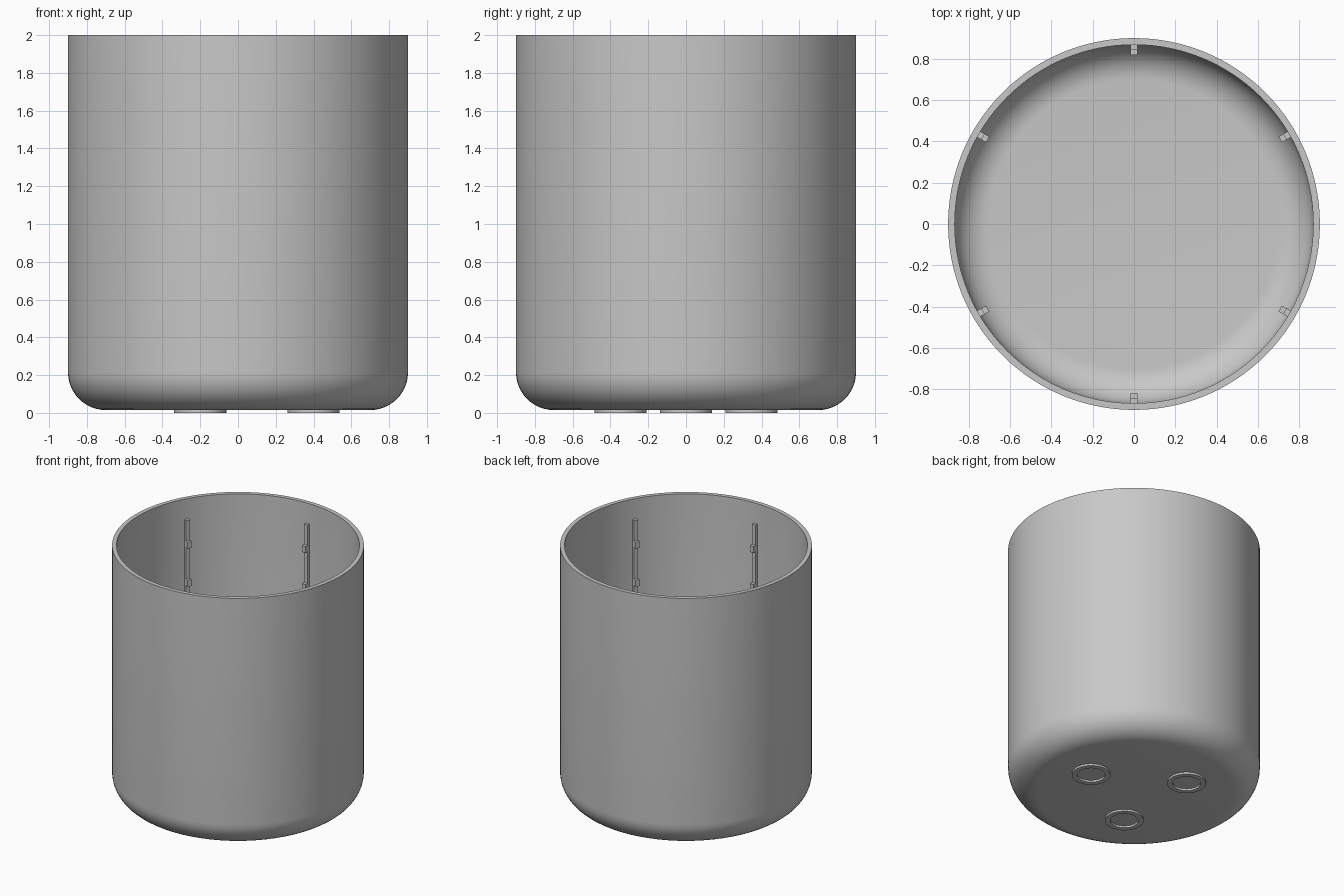
import bpy, bmesh, math
from mathutils import Matrix, Vector

if "Cube" in bpy.data.objects:
    bpy.data.objects.remove(bpy.data.objects["Cube"])

grey = bpy.data.materials.new("light_grey")
grey.diffuse_color = (0.58, 0.58, 0.58, 1)
grey.use_nodes = True
grey.node_tree.nodes["Principled BSDF"].inputs["Base Color"].default_value = grey.diffuse_color


def finish(bm, name, smooth=True):
    bmesh.ops.remove_doubles(bm, verts=bm.verts, dist=1e-5)
    bmesh.ops.recalc_face_normals(bm, faces=bm.faces)
    mesh = bpy.data.meshes.new(name)
    bm.to_mesh(mesh)
    bm.free()
    mesh.materials.append(grey)
    obj = bpy.data.objects.new(name, mesh)
    bpy.context.collection.objects.link(obj)
    if smooth:
        bpy.ops.object.select_all(action='DESELECT')
        obj.select_set(True)
        bpy.context.view_layer.objects.active = obj
        bpy.ops.object.shade_smooth_by_angle(angle=math.radians(30))
    return obj


def lathe(name, profile, steps, centre=(0, 0, 0), closed=False):
    """Spin an (r, z) profile around the vertical axis."""
    bm = bmesh.new()
    verts = [bm.verts.new((r, 0, z)) for r, z in profile]
    edges = [bm.edges.new(p) for p in zip(verts, verts[1:])]
    if closed:
        edges.append(bm.edges.new((verts[-1], verts[0])))
    bmesh.ops.spin(bm, geom=verts + edges, cent=(0, 0, 0), axis=(0, 0, 1),
                   angle=math.tau, steps=steps, use_merge=True)
    bmesh.ops.translate(bm, verts=bm.verts, vec=centre)
    return finish(bm, name)


def fillet(r, z, radius, n=12):
    """Quarter round from the flat floor at height z to the wall at radius r."""
    return [(r - radius + radius * math.sin(a), z + radius - radius * math.cos(a))
            for a in (math.pi / 2 * i / n for i in range(n + 1))]


# Cup shell: outer wall with rounded base, rim, inner wall with rounded floor
BASE = 0.015
outer = fillet(0.9, BASE, 0.2)
inner = fillet(0.868, BASE + 0.032, 0.168)
lathe("cup_shell", [(0, BASE)] + outer + [(0.9, 2), (0.868, 2)]
      + inner[::-1] + [(0, BASE + 0.032)], 128)

# Three ring feet under the base
for i in range(3):
    a = math.tau * i / 3
    lathe(f"ring_foot_{i + 1}",
          [(0.1, 0), (0.138, 0), (0.138, BASE + 0.005), (0.1, BASE + 0.005)], 48,
          (0.4 * math.cos(a), 0.4 * math.sin(a), 0), closed=True)


def add_box(bm, lo, hi, turn):
    size = Vector(hi) - Vector(lo)
    mid = (Vector(hi) + Vector(lo)) / 2
    bmesh.ops.create_cube(bm, size=1, matrix=turn @ Matrix.Translation(mid)
                          @ Matrix.Diagonal((*size, 1)))


# Six inner ribs, each carrying a column of small stop nubs
for i in range(6):
    turn = Matrix.Rotation(math.radians(30 + 60 * i), 4, 'Z')
    bm = bmesh.new()
    add_box(bm, (0.843, -0.016, 0.3), (0.88, 0.016, 1.84), turn)
    for k in range(5):
        z = 1.655 - 0.3 * k
        add_box(bm, (0.818, -0.016, z - 0.025), (0.843, 0.016, z + 0.025), turn)
    finish(bm, f"inner_rib_{i + 1}", smooth=False)
